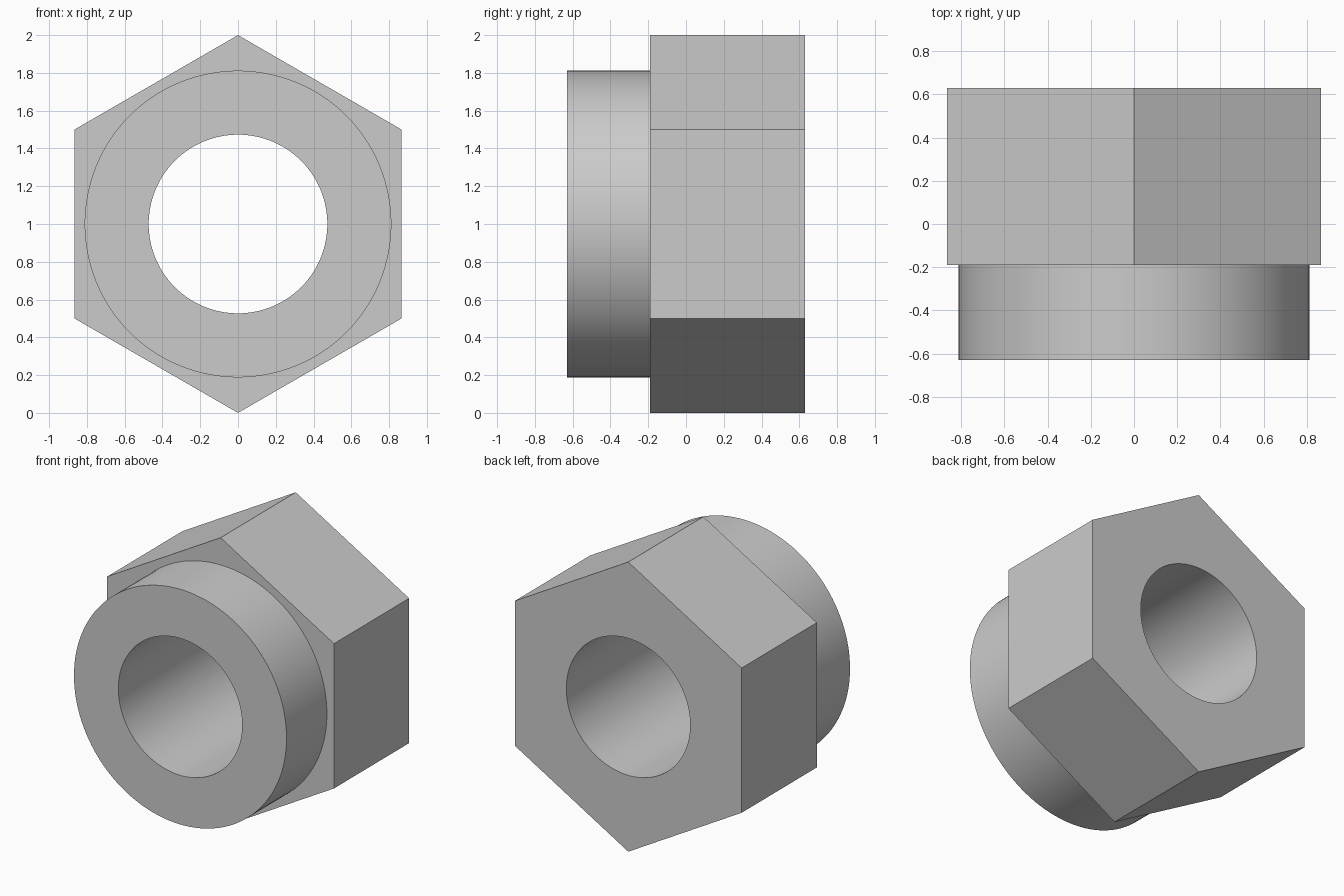
import bpy
from math import radians

if "Cube" in bpy.data.objects:
    bpy.data.objects.remove(bpy.data.objects["Cube"], do_unlink=True)

steel = bpy.data.materials.new("light_grey_steel")
steel.use_nodes = True
grey = (0.6, 0.6, 0.6, 1)
steel.diffuse_color = grey
steel.node_tree.nodes["Principled BSDF"].inputs["Base Color"].default_value = grey

FRONT, STEP, BACK = -0.63, -0.19, 0.63


def cylinder(name, sides, radius, y0, y1):
    """Cylinder or prism lying along the y axis, centred at z = 1."""
    bpy.ops.mesh.primitive_cylinder_add(
        vertices=sides, radius=radius, depth=y1 - y0,
        location=(0, (y0 + y1) / 2, 1), rotation=(radians(90), 0, 0))
    ob = bpy.context.object
    ob.name = name
    bpy.ops.object.transform_apply(location=True, rotation=True, scale=True)
    ob.data.materials.append(steel)
    return ob


def combine(body, other, operation):
    """Apply a boolean and discard the helper."""
    mod = body.modifiers.new(operation.lower(), 'BOOLEAN')
    mod.operation = operation
    mod.solver = 'EXACT'
    mod.object = other
    bpy.context.view_layer.objects.active = body
    bpy.ops.object.modifier_apply(modifier=mod.name)
    bpy.data.objects.remove(other, do_unlink=True)


# Hexagonal body with a round collar in front
nut = cylinder("hex_nut", 6, 1, STEP, BACK)
combine(nut, cylinder("collar", 128, 0.812, FRONT, STEP + 0.1), 'UNION')

# Plain bore right through
combine(nut, cylinder("bore", 128, 0.473, FRONT - 0.2, BACK + 0.2), 'DIFFERENCE')

# Round walls smooth, hexagon and rims crisp
bpy.ops.object.select_all(action='DESELECT')
nut.select_set(True)
bpy.context.view_layer.objects.active = nut
bpy.ops.object.shade_smooth_by_angle(angle=radians(30))
